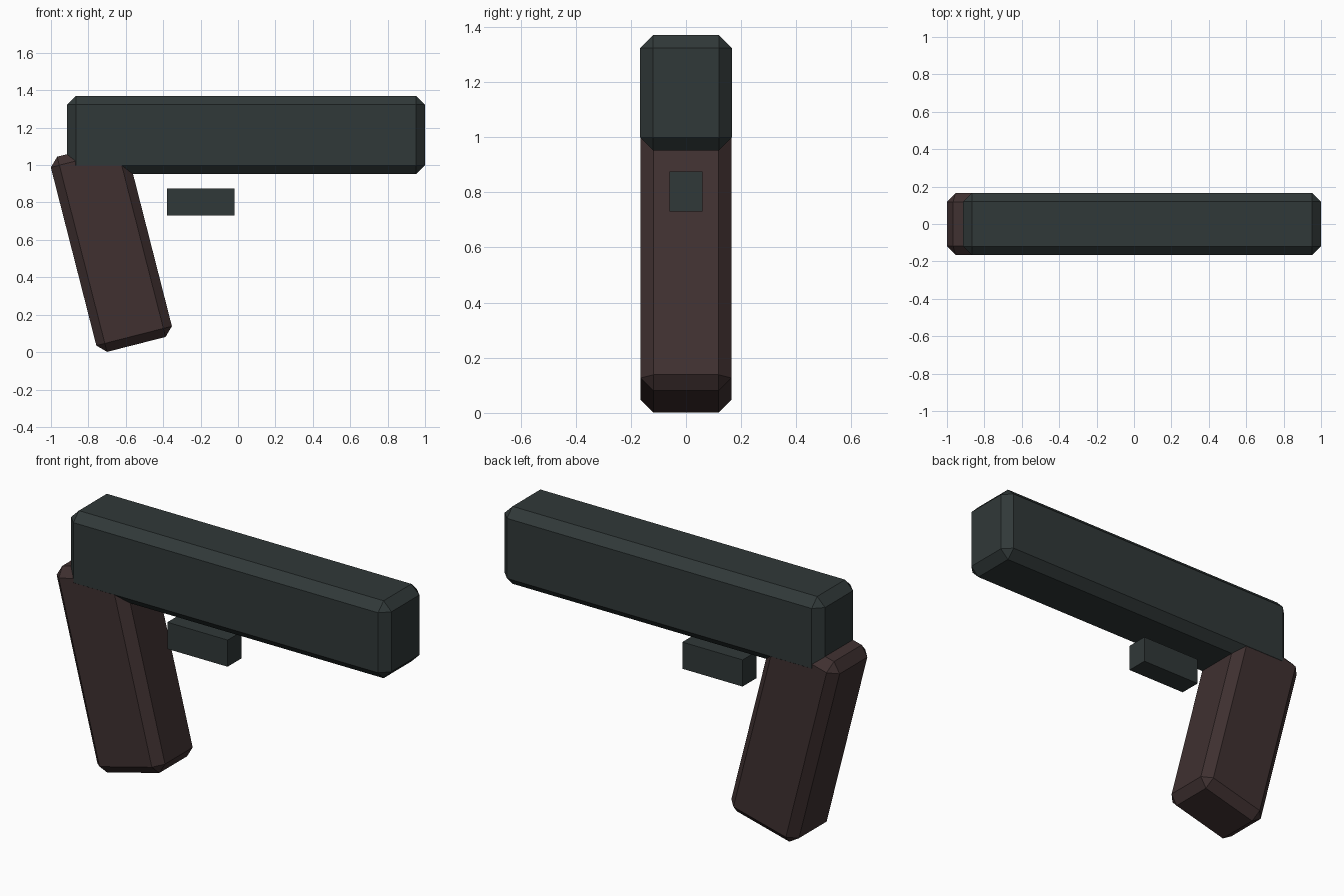
import bpy
import bmesh
from mathutils import Matrix, Vector

default_cube = bpy.data.objects.get("Cube")
if default_cube:
    bpy.data.objects.remove(default_cube, do_unlink=True)


def make_material(name, rgb):
    mat = bpy.data.materials.new(name)
    mat.use_nodes = True
    color = (*rgb, 1.0)
    mat.diffuse_color = color
    mat.node_tree.nodes["Principled BSDF"].inputs["Base Color"].default_value = color
    return mat


def chamfered_box(name, center, size, mat, chamfer=0.0, tilt=0.0):
    """Box with optional single-segment chamfers, tilted about the y axis."""
    bm = bmesh.new()
    bmesh.ops.create_cube(bm, size=1.0)
    bmesh.ops.scale(bm, vec=Vector(size), verts=bm.verts)
    if chamfer:
        bmesh.ops.bevel(bm, geom=bm.edges[:], offset=chamfer, segments=1,
                        profile=0.5, affect='EDGES')
    mesh = bpy.data.meshes.new(name)
    bm.to_mesh(mesh)
    bm.free()
    mesh.materials.append(mat)
    obj = bpy.data.objects.new(name, mesh)
    obj.matrix_world = Matrix.Translation(center) @ Matrix.Rotation(tilt, 4, 'Y')
    bpy.context.collection.objects.link(obj)
    return obj


gunmetal = make_material("dark gunmetal", (0.03, 0.04, 0.04))
brown = make_material("dark brown", (0.05, 0.03, 0.03))

# Long upper body
chamfered_box("slide", (0.043, 0, 1.161), (1.914, 0.332, 0.418), gunmetal, chamfer=0.047)

# Raked handle, a hair narrower so its sides do not fight with the slide
chamfered_box("grip", (-0.677, 0, 0.563), (0.417, 0.33, 1.077), brown,
              chamfer=0.047, tilt=-0.25)

# Small plain block floating below the slide
chamfered_box("trigger_block", (-0.2, 0, 0.803), (0.36, 0.12, 0.144), gunmetal)
